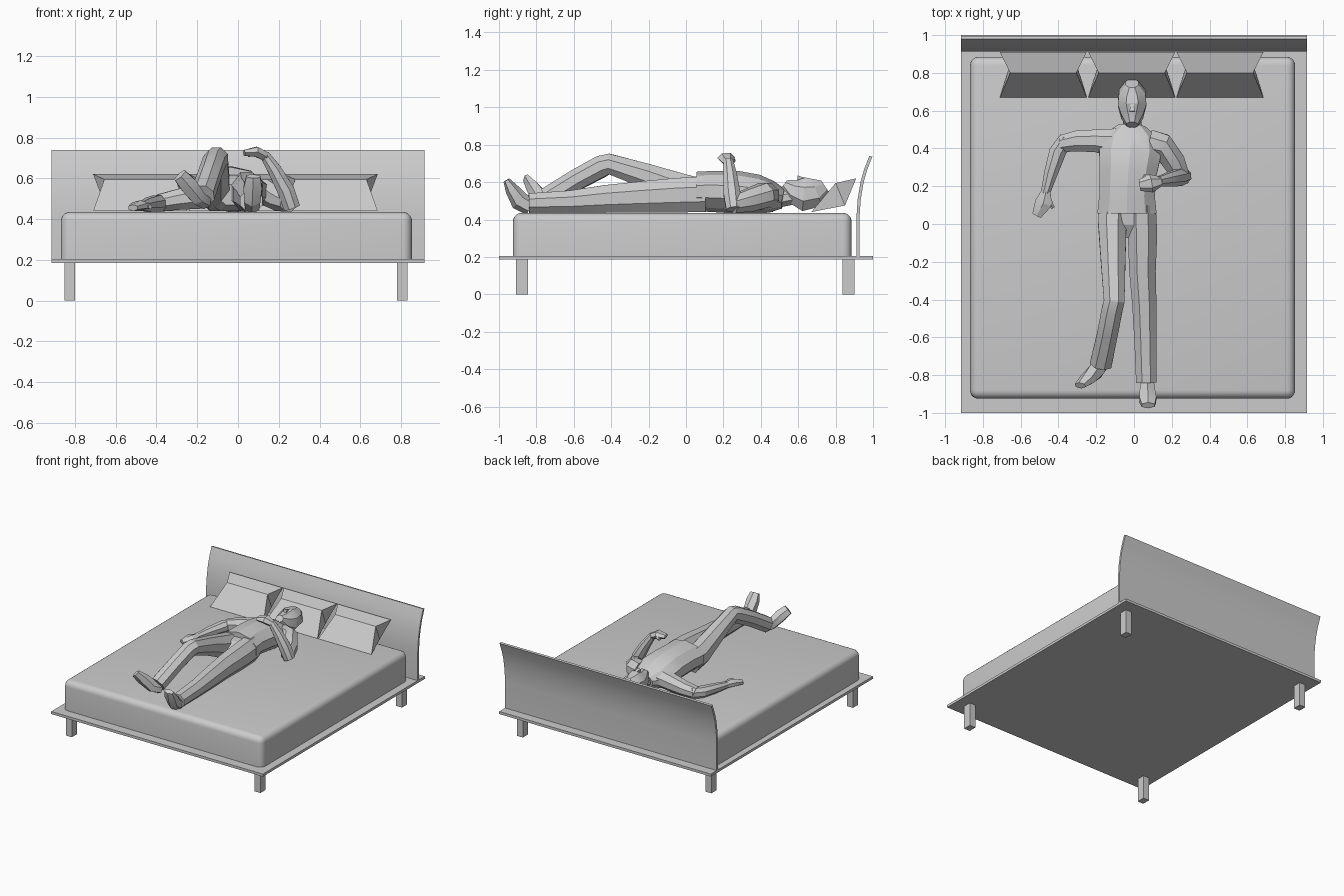
import bpy
import bmesh
from math import cos, sin, pi, radians
from mathutils import Vector

default = bpy.data.objects.get("Cube")
if default:
    bpy.data.objects.remove(default, do_unlink=True)

GREY = (0.6, 0.6, 0.6, 1)
grey = bpy.data.materials.new("plain grey")
grey.use_nodes = True
grey.diffuse_color = GREY
grey.node_tree.nodes["Principled BSDF"].inputs["Base Color"].default_value = GREY

UP = Vector((0, 0, 1))
BACK = Vector((0, 1, 0))


def finish(name, bm, smooth_angle=None):
    """Turn a bmesh into a named, coloured object."""
    bmesh.ops.recalc_face_normals(bm, faces=bm.faces)
    mesh = bpy.data.meshes.new(name)
    bm.to_mesh(mesh)
    bm.free()
    mesh.materials.append(grey)
    obj = bpy.data.objects.new(name, mesh)
    bpy.context.collection.objects.link(obj)
    if smooth_angle:
        bpy.ops.object.select_all(action='DESELECT')
        obj.select_set(True)
        bpy.context.view_layer.objects.active = obj
        bpy.ops.object.shade_smooth_by_angle(angle=radians(smooth_angle))
    return obj


def box_mesh(low, high):
    bm = bmesh.new()
    bmesh.ops.create_cube(bm, size=1)
    low, high = Vector(low), Vector(high)
    for v in bm.verts:
        v.co = (low + high) / 2 + v.co * (high - low)
    return bm


def box(name, low, high):
    return finish(name, box_mesh(low, high))


def loft(name, sections, ref=UP, sides=8):
    """Skin a chain of (x, y, z, half width, half height) rings."""
    bm = bmesh.new()
    centres = [Vector(s[:3]) for s in sections]
    rings = []
    for i, (c, s) in enumerate(zip(centres, sections)):
        ahead = centres[min(i + 1, len(centres) - 1)] - c
        behind = c - centres[max(i - 1, 0)]
        tangent = (ahead.normalized() + behind.normalized()).normalized()
        side = tangent.cross(ref).normalized()
        rise = side.cross(tangent)
        grow = 1 / cos(pi / sides)
        ring = []
        for k in range(sides):
            a = 2 * pi * (k + 0.5) / sides
            ring.append(bm.verts.new(c + grow * (side * s[3] * cos(a) + rise * s[4] * sin(a))))
        rings.append(ring)
    for r, q in zip(rings, rings[1:]):
        for k in range(sides):
            n = (k + 1) % sides
            bm.faces.new((r[k], r[n], q[n], q[k]))
    bm.faces.new(rings[0])
    bm.faces.new(rings[-1])
    return finish(name, bm, 20)


# Bed base and legs
box("bed_platform", (-.915, -1, .185), (.915, 1, .205))
for side, x in (("right", -.825), ("left", .805)):
    for end, y in (("front", -.878), ("back", .87)):
        box(f"{end}_{side}_bed_leg", (x - .026, y - .032, 0), (x + .026, y + .032, .19))

# Mattress, rounded everywhere except the underside
bm = box_mesh((-.868, -.925, .205), (.853, .885, .435))
rounded = [e for e in bm.edges if max(v.co.z for v in e.verts) > .3]
bmesh.ops.bevel(bm, geom=rounded, offset=.045, segments=5, profile=.5, affect='EDGES')
finish("mattress", bm, 35)

# Headboard: a bent sheet leaning back towards the top
profile = [(.912, .2), (.912, .42), (.918, .51), (.933, .6), (.953, .67), (.98, .74)]
outline = profile + [(y + .016, z - .004) for y, z in reversed(profile)]
bm = bmesh.new()
ends = [[bm.verts.new((x, y, z)) for y, z in outline] for x in (-.915, .915)]
for k in range(len(outline)):
    n = (k + 1) % len(outline)
    bm.faces.new((ends[0][k], ends[0][n], ends[1][n], ends[1][k]))
for end in ends:
    bm.faces.new(end)
finish("headboard", bm, 25)


# Pillows: diamond section, pinched out at the four corners
def pillow(name, x):
    half, inset = .23, .055
    section = [(.67, .44, half), (.8, .595, half - inset),
               (.91, .62, half), (.85, .475, half - inset)]
    bm = bmesh.new()
    left, right = [[bm.verts.new((x + s * w, y, z)) for y, z, w in section] for s in (-1, 1)]
    for k in range(4):
        n = (k + 1) % 4
        bm.faces.new((left[k], left[n], right[n], right[k]))
    for end in (left, right):
        bm.faces.new((end[0], end[1], end[3]))
        bm.faces.new((end[1], end[2], end[3]))
    finish(name, bm)


for name, x in (("right_pillow", -.48), ("middle_pillow", -.012), ("left_pillow", .455)):
    pillow(name, x)

# Lying figure: head, neck and nose
loft("head", [(-.01, .525, .59, .03, .025), (-.01, .57, .555, .058, .065),
              (-.01, .63, .535, .076, .09), (-.01, .7, .545, .07, .078),
              (-.01, .745, .575, .035, .04)])
loft("nose", [(-.01, .595, .615, .014, .02), (-.01, .64, .61, .008, .012)], sides=4)
loft("neck", [(-.01, .43, .52, .065, .05), (-.01, .5, .51, .05, .045),
              (-.01, .6, .53, .048, .045)])

# Torso with an open-looking shirt hem
loft("torso", [(-.037, .055, .55, .157, .1), (-.037, .15, .55, .147, .105),
               (-.03, .28, .545, .152, .108), (-.02, .38, .535, .165, .1),
               (-.015, .46, .52, .145, .08), (-.01, .52, .51, .07, .05)], sides=10)
loft("pelvis", [(-.035, .1, .53, .14, .09), (-.035, 0, .525, .125, .085),
                (-.035, -.07, .52, .06, .05)])

# Right arm stretched out on the mattress
loft("right_upper_arm", [(-.1, .43, .525, .075, .065), (-.2, .44, .51, .06, .06),
                         (-.3, .44, .495, .055, .05), (-.385, .425, .48, .045, .042)])
loft("right_forearm", [(-.36, .455, .48, .035, .04), (-.405, .38, .475, .045, .04),
                       (-.44, .27, .47, .036, .034), (-.47, .16, .465, .024, .023)])
loft("right_hand", [(-.465, .175, .465, .024, .022), (-.48, .11, .467, .045, .022),
                    (-.515, .045, .455, .025, .014)], sides=6)
loft("right_thumb", [(-.455, .14, .47, .014, .014), (-.43, .085, .46, .01, .01)], sides=6)

# Left arm with elbow down and hand raised over the chest
loft("left_upper_arm", [(.08, .43, .53, .07, .065), (.15, .415, .53, .065, .065),
                        (.21, .33, .5, .06, .06), (.25, .25, .48, .045, .045)])
loft("left_forearm", [(.265, .255, .455, .04, .04), (.235, .245, .54, .042, .045),
                      (.18, .235, .64, .034, .036), (.13, .225, .715, .024, .026)], BACK)
loft("left_hand", [(.14, .225, .705, .022, .024), (.09, .215, .73, .025, .042),
                   (.03, .205, .725, .014, .026)], BACK, 6)
loft("left_thumb", [(.1, .235, .725, .014, .014), (.05, .255, .715, .01, .01)], BACK, 6)

# Left leg lying straight
loft("left_leg", [(.04, .1, .535, .075, .095), (.045, -.05, .53, .078, .092),
                  (.045, -.25, .52, .07, .083), (.055, -.43, .51, .064, .074),
                  (.06, -.62, .495, .058, .06), (.065, -.84, .488, .054, .052)])
loft("left_foot", [(.07, -.83, .465, .034, .04), (.07, -.89, .5, .04, .045),
                   (.073, -.93, .56, .045, .032), (.075, -.96, .61, .034, .016)], BACK, 6)

# Right leg bent up at the knee
loft("right_leg", [(-.11, .1, .53, .075, .09), (-.115, 0, .55, .075, .088),
                   (-.11, -.22, .635, .064, .066), (-.105, -.41, .697, .055, .055),
                   (-.115, -.45, .685, .055, .058), (-.14, -.58, .615, .055, .056),
                   (-.175, -.74, .515, .058, .056)])
loft("right_foot", [(-.165, -.725, .485, .032, .04), (-.2, -.775, .51, .036, .045),
                    (-.245, -.82, .57, .042, .032), (-.285, -.855, .615, .034, .016)], BACK, 6)
